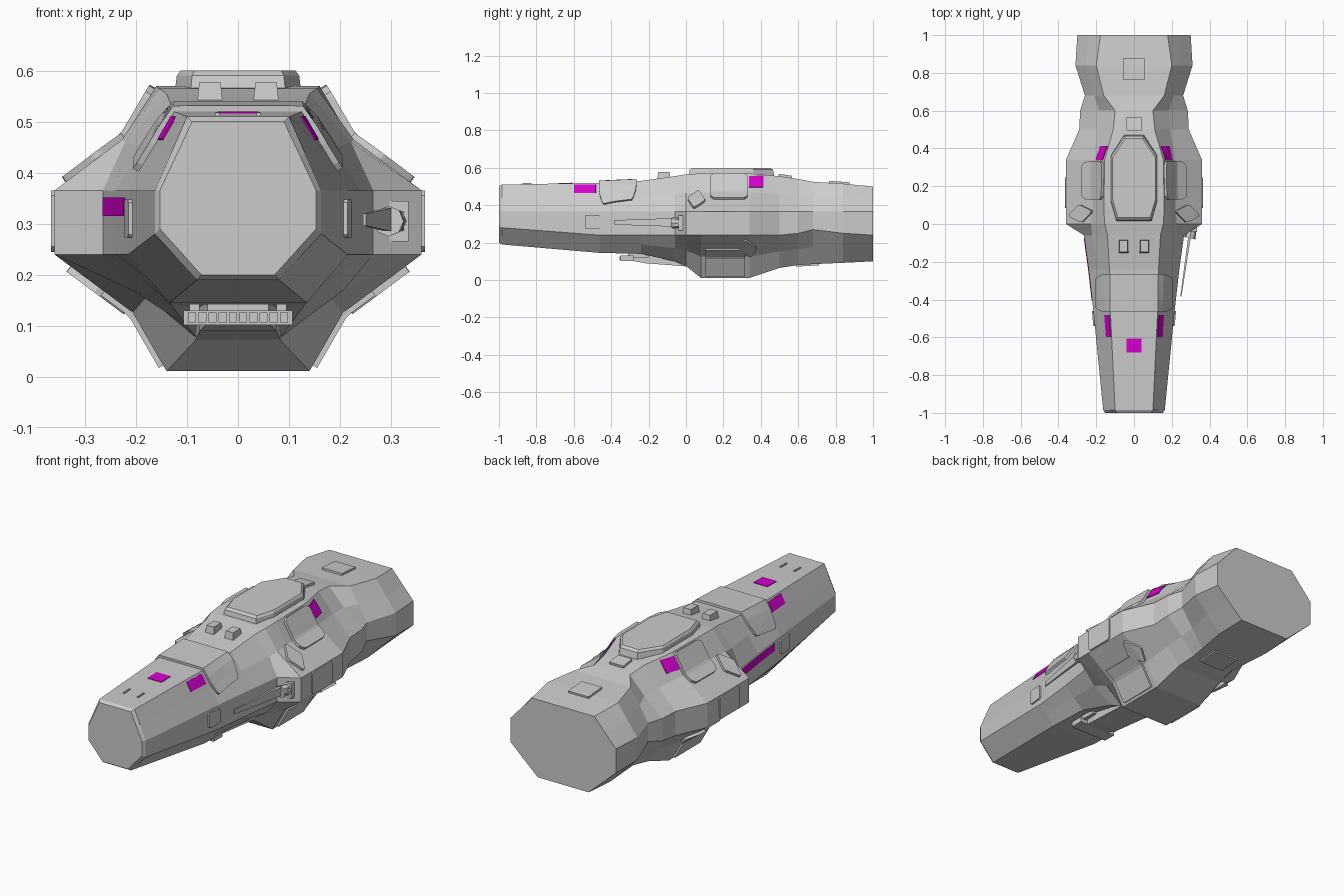
import bpy, bmesh, math
from mathutils import Vector
from mathutils.bvhtree import BVHTree

if "Cube" in bpy.data.objects:
    bpy.data.objects.remove(bpy.data.objects["Cube"], do_unlink=True)


def material(name, color):
    m = bpy.data.materials.new(name)
    m.use_nodes = True
    m.diffuse_color = color
    m.node_tree.nodes["Principled BSDF"].inputs["Base Color"].default_value = color
    return m


GRAY = material("hull gray", (0.6, 0.6, 0.6, 1))
MAGENTA = material("magenta marking", (0.68, 0, 0.63, 1))


def make(name, bm, mat=GRAY):
    me = bpy.data.meshes.new(name)
    bm.to_mesh(me)
    bm.free()
    me.materials.append(mat)
    ob = bpy.data.objects.new(name, me)
    bpy.context.collection.objects.link(ob)
    return ob


def loft(rings):
    """Skin closed rings of 3D points and cap both ends."""
    bm = bmesh.new()
    loops = [[bm.verts.new(p) for p in ring] for ring in rings]
    count = len(loops[0])
    for a, b in zip(loops, loops[1:]):
        for i in range(count):
            j = (i + 1) % count
            bm.faces.new((a[i], a[j], b[j], b[i]))
    bm.faces.new(loops[0])
    bm.faces.new(loops[-1])
    bmesh.ops.recalc_face_normals(bm, faces=bm.faces[:])
    return bm


def rectangle(x, y, z, half_x, half_y):
    return [(x + sx * half_x, y + sy * half_y, z)
            for sx, sy in ((-1, -1), (1, -1), (1, 1), (-1, 1))]


def box(name, center, size, taper=1.0):
    x, y, z = center
    w, d, h = (s / 2 for s in size)
    make(name, loft([rectangle(x, y, z - h, w, d),
                     rectangle(x, y, z + h, w * taper, d * taper)]))


def hull_ring(y, deck, deck_z, side, low_z, keel, keel_z, pinch):
    """Mirrored section; pinch pulls shoulder and chine toward the middle."""
    high_z = .365
    share = .5 - pinch
    half = [(deck, deck_z),
            (deck + (side - deck) * share, (deck_z + high_z) / 2),
            (side, high_z),
            (side, low_z),
            (keel + (side - keel) * share, (keel_z + low_z) / 2),
            (keel, keel_z)]
    ring = half + [(-x, z) for x, z in reversed(half)]
    return [(x, y, z) for x, z in ring]


# Hull sections from nose to stern
STATIONS = [
    (-1, .09, .5, .153, .29, .072, .2, 0),
    (-.985, .1, .51, .163, .28, .08, .19, 0),
    (-.46, .125, .52, .215, .24, .135, .145, 0),
    (-.24, .13, .53, .24, .24, .13, .14, 0),
    (-.06, .14, .555, .265, .24, .1, .1, -.15),
    (0, .155, .565, .36, .24, .08, .075, .15),
    (.08, .16, .57, .36, .24, .14, .011, .2),
    (.34, .155, .57, .36, .24, .14, .011, .2),
    (.5, .11, .555, .29, .24, .13, .065, .05),
    (.6, .1, .54, .285, .25, .12, .08, .05),
    (.68, .16, .525, .26, .27, .13, .085, 0),
    (.84, .2, .515, .31, .25, .15, .092, 0),
    (1, .178, .5, .3, .24, .145, .1, 0),
]
hull_mesh = loft([hull_ring(*station) for station in STATIONS])
TREE = BVHTree.FromBMesh(hull_mesh)
make("hull", hull_mesh)

CAST = {"left": Vector((-1, 0, 0)), "right": Vector((1, 0, 0)),
        "top": Vector((0, 0, -1)), "bottom": Vector((0, 0, 1))}


def patch(name, side, center, size, thick=.008, mat=GRAY, rot=0, cut=2, n=12):
    """Plate wrapped on the hull, placed in (y, z) on flanks or (x, y) on top
    and bottom; a cut below two trims the corners."""
    d = CAST[side]
    bm = bmesh.new()

    def drop(i, j):
        u, v = 2 * i / n - 1, 2 * j / n - 1
        k = min(1, cut / max(abs(u) + abs(v), .01))
        a, b = u * k * size[0] / 2, v * k * size[1] / 2
        p = center[0] + a * math.cos(rot) - b * math.sin(rot)
        q = center[1] + a * math.sin(rot) + b * math.cos(rot)
        start = Vector((0, p, q)) if d.x else Vector((p, q, 0))
        hit = TREE.ray_cast(start - d * 2, d)[0]
        return bm.verts.new(hit) if hit is not None else None

    grid = [[drop(i, j) for j in range(n + 1)] for i in range(n + 1)]
    for a, b in zip(grid, grid[1:]):
        for j in range(n):
            quad = (a[j], b[j], b[j + 1], a[j + 1])
            if None not in quad:
                f = bm.faces.new(quad)
                f.normal_update()
                if f.normal.dot(d) > 0:
                    f.normal_flip()
    shell = make(name, bm, mat).modifiers.new("thickness", "SOLIDIFY")
    shell.thickness, shell.offset = thick, 1


# Command dome on the deck
outline = [(.09, .02), (.12, .12), (.12, .36), (.05, .465)]
outline += [(-x, y) for x, y in reversed(outline)]
make("dome", loft([[(x * k, .24 + (y - .24) * k, z) for x, y in outline]
                   for z, k in ((.55, 1.04), (.59, 1), (.6, .94))]))

# Plates along the centre line
patch("forward_saddle", "top", (0, -.365), (.39, .2), .012, cut=1.8, n=16)
patch("rear_deck_hatch", "top", (0, .82), (.115, .11), .01)
patch("small_deck_hatch", "top", (0, .53), (.08, .07), .012)
patch("belly_rear_hatch", "bottom", (0, .65), (.14, .12))
patch("nose_marking", "top", (0, -.643), (.08, .075), .003, MAGENTA)
patch("side_marking", "right", (-.24, .333), (.33, .036), .003, MAGENTA)

for s, side in ((1, "left"), (-1, "right")):
    # Deck blocks and nose vents
    box("deck_block_" + side, (s * .055, -.118, .554), (.052, .075, .048), .8)
    patch("nose_vent_" + side, "top", (s * .04, -.85), (.008, .05), .006)

    # Armour plates on each flank
    patch("shoulder_plate_" + side, side, (.23, .497), (.2, .135), .014, cut=1.8)
    patch("flank_plate_" + side, side, (.165, .305), (.16, .12), .006, cut=1.85)
    patch("keel_plate_" + side, side, (.21, .095), (.21, .145), .01)
    patch("bow_hatch_" + side, side, (-.5, .31), (.08, .075), cut=1.85)
    patch("upper_diamond_" + side, side, (.055, .425), (.075, .065), .013, rot=.6, cut=1.8)
    patch("lower_diamond_" + side, side, (.33, .175), (.075, .06), .013, rot=-.6, cut=1.8)

    # Painted flank markings
    patch("bow_marking_" + side, side, (-.54, .487), (.115, .045), .003, MAGENTA)
    patch("shoulder_marking_" + side, side, (.375, .525), (.075, .06), .004, MAGENTA)

    # Struts of the sensor bar
    box("sensor_strut_" + side, (s * .085, -.255, .135), (.02, .11, .03))

# Belly pod, faired into the keel
make("belly_pod", loft([[(w, y, .15), (w, y, z), (-w, y, z), (-w, y, .15)]
                        for y, w, z in ((-.3, .06, .105), (-.22, .075, .09), (.04, .085, .07))]))

# Sensor bar with a row of cells
box("sensor_bar", (0, -.315, .116), (.214, .07, .028))
for i in range(10):
    box("sensor_cell", ((i - 4.5) * .02, -.35, .116), (.016, .012, .02))


def tube(name, start, end, start_radius, end_radius):
    start, end = Vector(start), Vector(end)
    turn = (end - start).to_track_quat("Z", "Y")
    angles = [math.tau * i / 8 for i in range(8)]
    make(name, loft([[p + turn @ Vector((r * math.cos(t), r * math.sin(t), 0)) for t in angles]
                     for p, r in ((start, start_radius), (end, end_radius))]))


# Side gun: mount, hub, pivot and flat tapering barrel
box("gun_mount", (.292, -.02, .305), (.085, .04, .08))
tube("gun_hub", (.305, -.03, .305), (.295, -.075, .305), .026, .03)
tube("gun_pivot", (.27, -.05, .305), (.325, -.05, .305), .018, .018)
make("gun_barrel", loft([[(x - w, y, .308 - h), (x + w, y, .308 - h),
                          (x + w, y, .308 + h), (x - w, y, .308 + h)]
                         for x, y, w, h in ((.248, -.385, .003, .012), (.295, -.06, .007, .023))]))
